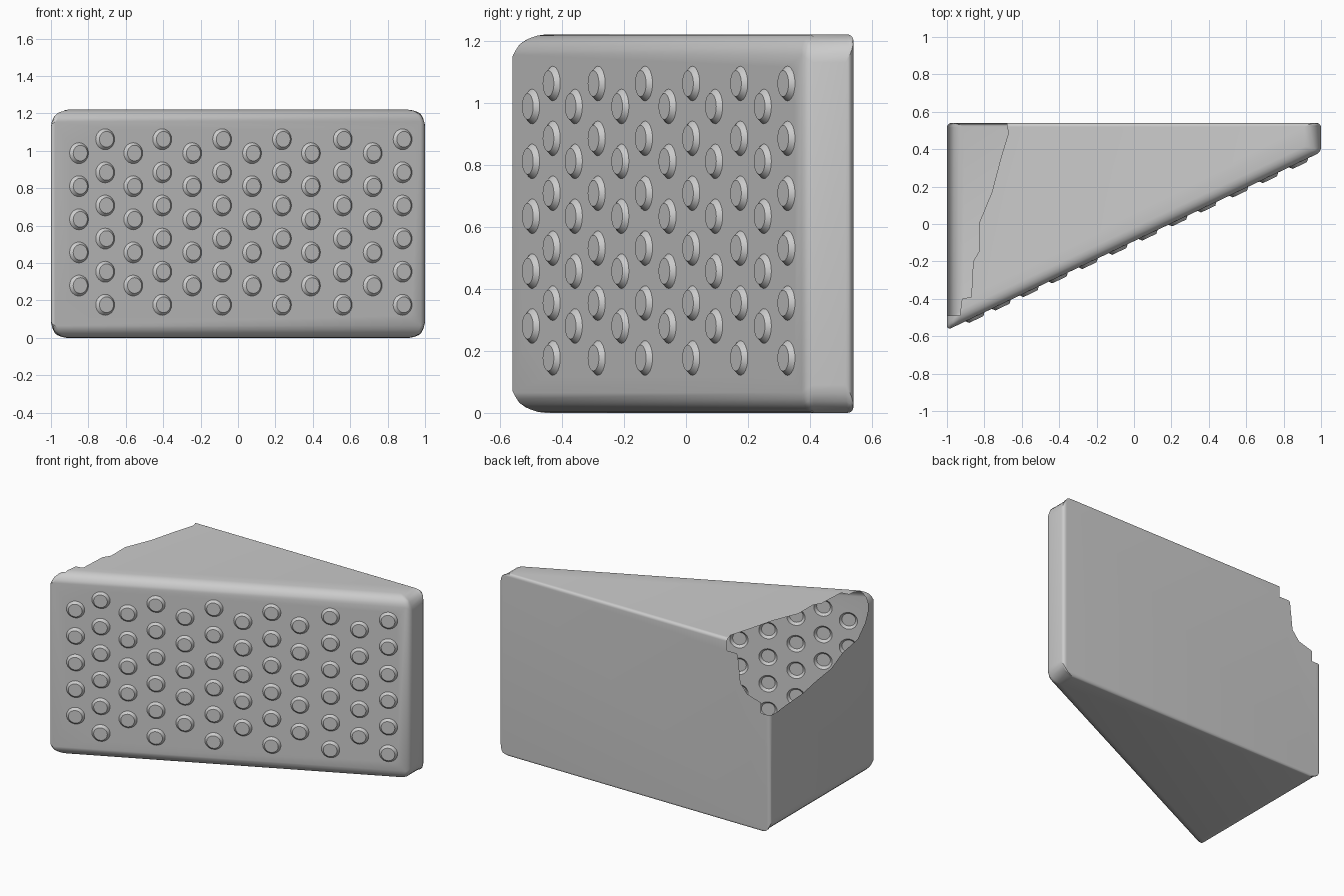
import bpy, bmesh, math
from mathutils import Vector, Matrix

if "Cube" in bpy.data.objects:
    bpy.data.objects.remove(bpy.data.objects["Cube"], do_unlink=True)

HEIGHT = 1.22
SLOPE = 0.476


def slant_y(x):
    return -0.52 + SLOPE * (x + 0.9)


# Single plain grey
grey = bpy.data.materials.new("plain_grey")
grey.use_nodes = True
colour = (0.6, 0.6, 0.6, 1)
grey.diffuse_color = colour
grey.node_tree.nodes["Principled BSDF"].inputs["Base Color"].default_value = colour


def make_object(name, bm, slot=0):
    bmesh.ops.recalc_face_normals(bm, faces=bm.faces)
    for f in bm.faces:
        f.material_index = slot
    mesh = bpy.data.meshes.new(name)
    bm.to_mesh(mesh)
    bm.free()
    for _ in range(2):          # second slot marks the cut faces
        mesh.materials.append(grey)
    ob = bpy.data.objects.new(name, mesh)
    bpy.context.collection.objects.link(ob)
    return ob


def prism(points, low, high, place):
    """Extrude a 2D outline between two depths; place maps (a, b, depth) to xyz."""
    bm = bmesh.new()
    face = bm.faces.new([bm.verts.new(place(a, b, low)) for a, b in points])
    new = bmesh.ops.extrude_face_region(bm, geom=[face])["geom"]
    shift = Vector(place(0, 0, high)) - Vector(place(0, 0, low))
    bmesh.ops.translate(bm, vec=shift, verts=[v for v in new if isinstance(v, bmesh.types.BMVert)])
    return bm


def apply_modifier(ob, kind, **settings):
    bpy.context.view_layer.objects.active = ob
    mod = ob.modifiers.new(kind.lower(), kind)
    for key, value in settings.items():
        setattr(mod, key, value)
    bpy.ops.object.modifier_apply(modifier=mod.name)


def combine(ob, other, operation):
    apply_modifier(ob, "BOOLEAN", object=other, operation=operation, solver="EXACT")
    bpy.data.objects.remove(other, do_unlink=True)


# Wedge body with a different rounding on each kind of edge
outline = [(-1, 0.54), (-1, slant_y(-1)), (1, slant_y(1)), (1, 0.54)]
bm = prism(outline, 0, HEIGHT, lambda a, b, d: (a, b, d))
weights = bm.edges.layers.float.new("bevel_weight_edge")
for e in bm.edges:
    a, b = (v.co for v in e.verts)
    mid = (a + b) / 2
    if abs(a.z - b.z) > 0.1:
        size = 0.025
    elif abs(mid.x) > 0.9:
        size = 0.09
    elif mid.y > 0.5:
        size = 0.02
    else:
        size = 0.065
    e[weights] = size / 0.1
body = make_object("wedge_shell", bm)
apply_modifier(body, "BEVEL", width=0.1, segments=5, limit_method="WEIGHT")

# Staggered columns of raised studs on the slanted face
columns = [-0.85, -0.71, -0.56, -0.405, -0.245, -0.085, 0.075, 0.235, 0.39, 0.56, 0.72, 0.88]
normal = Vector((SLOPE, -1, 0)).normalized()
turn = normal.to_track_quat("Z", "Y").to_matrix().to_4x4()
bm = bmesh.new()
for i, x in enumerate(columns):
    count, start = (6, 0.177) if i % 2 else (5, 0.28)
    for k in range(count):
        centre = Vector((x, slant_y(x), start + 0.177 * k))
        stud = bmesh.ops.create_cone(bm, cap_ends=True, segments=24, radius1=0.07,
                                     radius2=0.042, depth=0.032)
        bmesh.ops.transform(bm, matrix=Matrix.Translation(centre) @ turn, verts=stud["verts"])
studs = make_object("studs", bm)
combine(body, studs, "UNION")

# Broken corner: one jagged outline for each of the three walls
top_break = [(-1.2, 0.7), (-0.68, 0.7), (-0.68, 0.52), (-0.67, 0.49), (-0.71, 0.36),
             (-0.76, 0.17), (-0.83, 0.0), (-0.83, -0.15), (-0.86, -0.2), (-0.87, -0.39),
             (-0.92, -0.4), (-0.925, -0.45), (-0.97, -0.49), (-1.2, -0.49)]
back_break = [(-1.2, 1.4), (-0.7, 1.4), (-0.7, 1.2), (-0.76, 1.13), (-0.78, 0.95),
              (-0.83, 0.89), (-0.93, 0.86), (-0.96, 0.79), (-1.2, 0.79)]
side_break = [(0.7, 1.4), (0.7, 0.79), (0.48, 0.79), (0.36, 0.8), (0.2, 0.81), (0.05, 0.84),
              (-0.1, 0.86), (-0.22, 0.92), (-0.38, 0.95), (-0.46, 1.03), (-0.49, 1.1),
              (-0.49, 1.4)]
cuts = [
    (top_break, 1.14, 1.5, lambda a, b, d: (a, b, d)),
    (back_break, 0.45, 0.75, lambda a, b, d: (a, d, b)),
    (side_break, -1.25, -0.93, lambda a, b, d: (d, a, b)),
]
for points, low, high, place in cuts:
    cutter = make_object("break_cutter", prism(points, low, high, place), 1)
    cutter.hide_render = True
    combine(body, cutter, "DIFFERENCE")

# Keep only the outer skin, so the break opens into a hollow inside
bm = bmesh.new()
bm.from_mesh(body.data)
bmesh.ops.delete(bm, geom=[f for f in bm.faces if f.material_index == 1], context="FACES")
bm.to_mesh(body.data)
bm.free()
body.data.materials.pop(index=1)

bpy.ops.object.select_all(action="DESELECT")
body.select_set(True)
bpy.context.view_layer.objects.active = body
bpy.ops.object.shade_smooth_by_angle(angle=math.radians(30))
